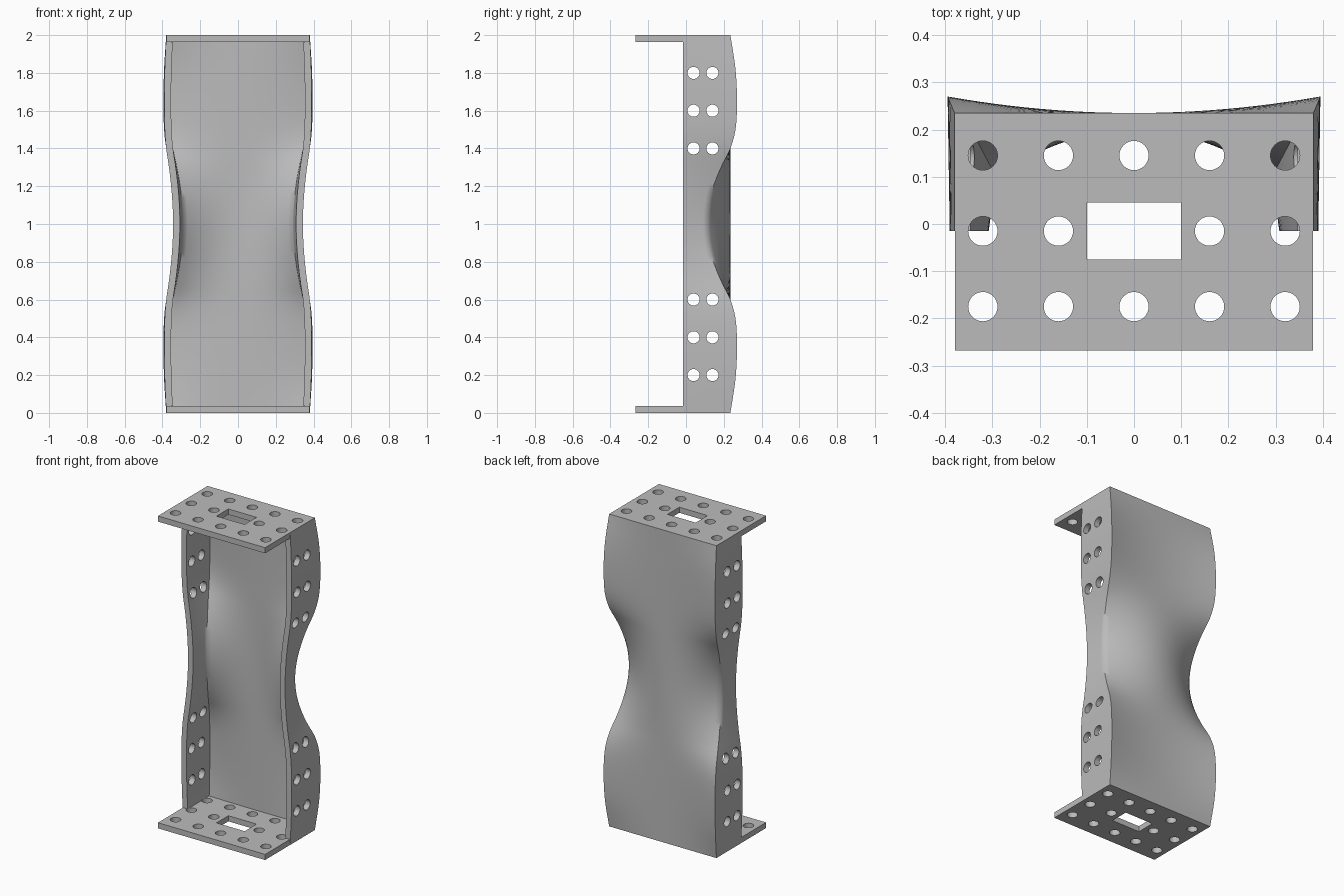
import bpy, bmesh, math
from mathutils import Matrix, Vector

old = bpy.data.objects.get("Cube")
if old:
    bpy.data.objects.remove(old, do_unlink=True)

THICK = 0.036
FRONT, BACK, HALF = -0.015, 0.235, 0.38
NZ, NX, NY = 56, 24, 6

steel = bpy.data.materials.new("grey_steel")
steel.use_nodes = True
colour = (0.5, 0.5, 0.5, 1)
steel.diffuse_color = colour
steel.node_tree.nodes["Principled BSDF"].inputs["Base Color"].default_value = colour


def make_object(name, bm):
    bmesh.ops.recalc_face_normals(bm, faces=bm.faces)
    mesh = bpy.data.meshes.new(name)
    bm.to_mesh(mesh)
    bm.free()
    mesh.materials.append(steel)
    ob = bpy.data.objects.new(name, mesh)
    bpy.context.collection.objects.link(ob)
    return ob


def add_box(bm, lo, hi):
    lo, hi = Vector(lo), Vector(hi)
    bmesh.ops.create_cube(bm, size=1, matrix=Matrix.Translation((lo + hi) / 2)
                          @ Matrix.Diagonal((*(hi - lo), 1)))


def add_cylinder(bm, centre, radius, depth, rotation=Matrix()):
    bmesh.ops.create_cone(bm, cap_ends=True, segments=32, radius1=radius, radius2=radius,
                          depth=depth, matrix=Matrix.Translation(centre) @ rotation)


def corner_shift(z):
    """Bulge (+) or pinch (-) of the rear corners, mirrored about mid height."""
    keys = [0, 0.027, 0.035, 0.027, 0, -0.05, -0.09, -0.116, -0.125]
    levels = [0, 0.18, 0.35, 0.5, 0.6, 0.7, 0.8, 0.9, 1.0]
    h = min(z, 2 - z)
    i = max(k for k in range(8) if levels[k] <= h)

    def slope(k):
        if k == 8:
            return 0
        a = max(k - 1, 0)
        return (keys[k + 1] - keys[a]) / (levels[k + 1] - levels[a])

    d = levels[i + 1] - levels[i]
    t = (h - levels[i]) / d
    return ((2*t**3 - 3*t**2 + 1) * keys[i] + (t**3 - 2*t**2 + t) * d * slope(i)
            + (3*t**2 - 2*t**3) * keys[i + 1] + (t**3 - t**2) * d * slope(i + 1))


def section(z, inset):
    """U-shaped line: right wall, back panel, left wall."""
    s = corner_shift(z)
    x_front, x_back = HALF + 0.29 * s, HALF + 0.42 * s
    xf, xb = x_front - inset, x_back - inset

    def panel(x):
        return BACK + s * (x / x_back) ** 2 - inset

    y_corner = panel(xb)
    wall = [(xf + (xb - xf) * k / NY, FRONT + (y_corner - FRONT) * k / NY) for k in range(NY)]
    back = [(xb * (2 * k / NX - 1), panel(xb * (2 * k / NX - 1))) for k in range(NX + 1)]
    return [(-x, y) for x, y in wall] + back + wall[::-1]


# Waisted channel: loft closed U sections up the height
bm = bmesh.new()
rings = []
for k in range(NZ + 1):
    z = 2 * k / NZ
    loop = section(z, 0) + section(z, THICK)[::-1]
    rings.append([bm.verts.new((x, y, z)) for x, y in loop])
n = len(rings[0])
for a, b in zip(rings, rings[1:]):
    for i in range(n):
        j = (i + 1) % n
        bm.faces.new((a[i], a[j], b[j], b[i]))
for ring in (rings[0], rings[-1]):
    for i in range(n // 2 - 1):
        bm.faces.new((ring[i], ring[i + 1], ring[n - 2 - i], ring[n - 1 - i]))
bracket = make_object("waisted_channel_bracket", bm)

# End plates
bm = bmesh.new()
for z in (0, 2 - THICK):
    add_box(bm, (-HALF + 0.0005, -0.268, z), (HALF - 0.0005, BACK - 0.001, z + THICK))
plates = make_object("end_plates", bm)

# Hole cutters: plate grid with central slot, and paired wall holes
bm = bmesh.new()
for z in (THICK / 2, 2 - THICK / 2):
    for i in range(-2, 3):
        for j in range(-1, 2):
            if (i, j) != (0, 0):
                add_cylinder(bm, (i * 0.16, FRONT + j * 0.16, z), 0.031, THICK + 0.004)
    add_box(bm, (-0.1, FRONT - 0.06, z - 0.05), (0.1, FRONT + 0.06, z + 0.05))
turn = Matrix.Rotation(math.pi / 2, 4, 'Y')
for side in (-1, 1):
    for y in (0.04, 0.14):
        for z in (0.2, 0.4, 0.6, 1.4, 1.6, 1.8):
            add_cylinder(bm, (side * 0.365, y, z), 0.032, 0.15, turn)
cutters = make_object("hole_cutters", bm)
cutters.hide_render = True

# Weld the plates on, then cut the holes
bpy.ops.object.select_all(action='DESELECT')
bpy.context.view_layer.objects.active = bracket
bracket.select_set(True)
for other, operation in ((plates, 'UNION'), (cutters, 'DIFFERENCE')):
    mod = bracket.modifiers.new(operation.lower(), 'BOOLEAN')
    mod.object = other
    mod.operation = operation
    mod.solver = 'EXACT'
    bpy.ops.object.modifier_apply(modifier=mod.name)
    bpy.data.objects.remove(other, do_unlink=True)

bpy.ops.object.shade_smooth_by_angle(angle=math.radians(55))
